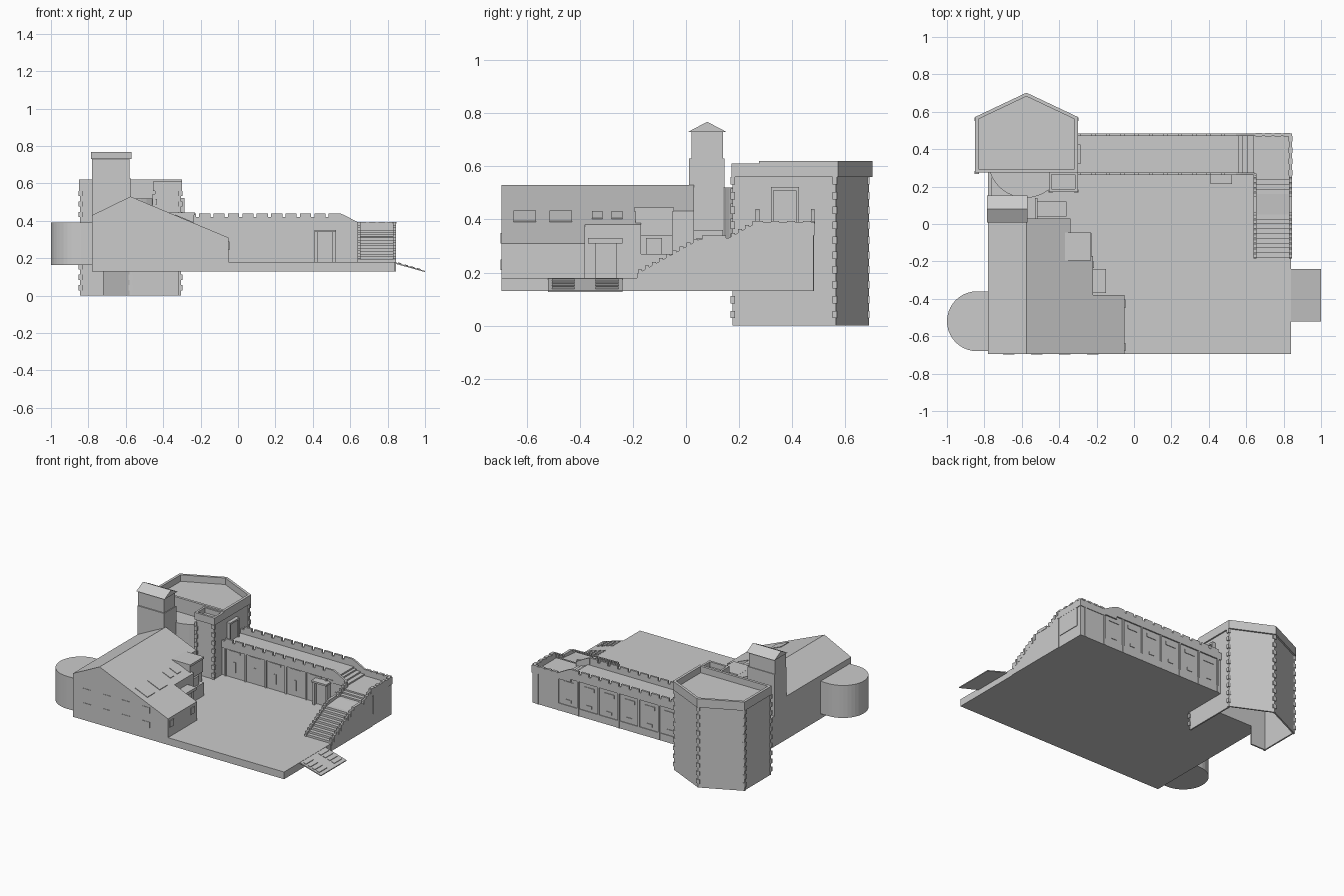
import bpy, bmesh, math

if "Cube" in bpy.data.objects:
    bpy.data.objects.remove(bpy.data.objects["Cube"])


def finish(name, bm):
    bmesh.ops.recalc_face_normals(bm, faces=bm.faces)
    me = bpy.data.meshes.new(name)
    bm.to_mesh(me)
    bm.free()
    ob = bpy.data.objects.new(name, me)
    bpy.context.collection.objects.link(ob)
    return ob


def prism(name, pts, axis, a, b):
    """Extrude a 2D outline along an axis from a to b."""
    place = {'x': lambda u, v, w: (w, u, v),
             'y': lambda u, v, w: (u, w, v),
             'z': lambda u, v, w: (u, v, w)}[axis]
    bm = bmesh.new()
    lo = [bm.verts.new(place(u, v, a)) for u, v in pts]
    hi = [bm.verts.new(place(u, v, b)) for u, v in pts]
    bm.faces.new(lo)
    bm.faces.new(hi)
    n = len(pts)
    for i in range(n):
        bm.faces.new((lo[i], lo[(i + 1) % n], hi[(i + 1) % n], hi[i]))
    return finish(name, bm)


def boxes(name, items):
    """Several boxes (x0, x1, y0, y1, z0, z1) in one object."""
    bm = bmesh.new()
    for x0, x1, y0, y1, z0, z1 in items:
        vs = bmesh.ops.create_cube(bm, size=1)['verts']
        for v in vs:
            v.co = (x1 if v.co.x > 0 else x0, y1 if v.co.y > 0 else y0, z1 if v.co.z > 0 else z0)
    return finish(name, bm)


def wall(name, path, z0, z1, thick=0.01, closed=False):
    """Thin upright wall following a path, thickened inwards."""
    bm = bmesh.new()
    lo = [bm.verts.new((x, y, z0)) for x, y in path]
    hi = [bm.verts.new((x, y, z1)) for x, y in path]
    n = len(path)
    for i in range(n if closed else n - 1):
        j = (i + 1) % n
        bm.faces.new((lo[i], lo[j], hi[j], hi[i]))
    me = bpy.data.meshes.new(name)
    bm.to_mesh(me)
    bm.free()
    ob = bpy.data.objects.new(name, me)
    bpy.context.collection.objects.link(ob)
    mod = ob.modifiers.new("thickness", 'SOLIDIFY')
    mod.thickness = thick
    mod.offset = 1  # paths run clockwise, so this side is the inside
    mod.use_even_offset = True
    return ob


def roof_z(x):
    return 0.53 - 0.419 * (x + 0.575)


# Courtyard platform
prism("platform", [(-.78, -.695), (.84, -.695), (.84, .48), (-.30, .48), (-.30, .28), (-.78, .28)],
      'z', .13, .18)

# House: sections with one roof slope cut back in steps
for i, (y0, y1, xr) in enumerate([(-.695, -.38, -.05), (-.38, -.17, -.22), (-.17, -.05, -.28), (-.05, .03, -.34)]):
    prism(f"house_section_{i}", [(-.78, .13), (-.78, .43), (-.575, .53), (xr, roof_z(xr)), (xr, .13)], 'y', y0, y1)
boxes("house_bay", [(-.36, -.235, -.19, -.05, .34, .44), (-.37, -.23, -.195, -.045, .43, .445),
                    (-.34, -.225, -.19, -.05, .18, .27)])
boxes("door_canopy", [(-.22, -.15, -.37, -.24, .31, .33), (-.225, -.21, -.34, -.26, .18, .31)])
boxes("house_windows", [(-.052, -.045, y, y + .045, .245, .29) for y in (-.68, -.45)]
      + [(-.222, -.215, -.235, -.2, .22, .29), (-.282, -.235, -.15, -.09, .27, .33)]
      + [(x, x + .06, -.698, -.69, z, z + .04) for z in (.21, .31) for x in (-.7, -.55, -.4, -.25)])

# Skylights following the roof slope
for i, (x0, x1, y0, y1) in enumerate([(-.335, -.24, -.65, -.565), (-.335, -.24, -.515, -.43),
                                      (-.33, -.27, -.355, -.315), (-.33, -.27, -.28, -.24)]):
    prism(f"skylight_{i}", [(x0, roof_z(x0) - .01), (x1, roof_z(x1) - .01), (x1, roof_z(x1) + .004),
                            (x0, roof_z(x0) + .004)], 'y', y0, y1)

# Rounded apse on the left side
arc = [(-.84 + .16 * math.cos(t), -.52 + .16 * math.sin(t))
       for t in (math.pi / 2 + math.pi * k / 20 for k in range(21))]
prism("apse", [(-.775, -.36)] + arc + [(-.775, -.68)], 'z', .165, .39)

# Chimney with small gabled cap
boxes("chimney", [(-.78, -.58, .02, .14, .13, .735), (-.78, -.575, .012, .145, .13, .63)])
prism("chimney_cap", [(.008, .73), (.08, .768), (.152, .73), (.14, .73), (.02, .73)], 'x', -.785, -.57)

# Passage between house and tower, round stair drum
boxes("passage", [(-.78, -.76, .03, .28, .18, .34), (-.53, -.36, .04, .12, .18, .33),
                  (-.53, -.515, .03, .14, .18, .36)])
drum = [(-.58 + .2 * math.cos(t), .34 + .2 * math.sin(t))
        for t in (math.radians(198 + 144 * k / 16) for k in range(17))]
prism("stair_drum", drum, 'z', .18, .52)

# Five sided tower: hollow below, with roof, turret and parapet
back = [(-.84, .28), (-.84, .565), (-.575, .69), (-.31, .565)]
wall("tower_walls", [(-.72, .28)] + back + [(-.31, .18)], 0, .57)
boxes("tower_front_wall", [(-.84, -.31, .28, .29, .13, .57)])
prism("tower_roof", back + [(-.31, .28)], 'z', .565, .575)
boxes("turret", [(-.445, -.31, .18, .285, .13, .575)])
rim = [(-.85, .275), (-.85, .572), (-.575, .702), (-.30, .572), (-.30, .275)]
wall("tower_parapet", rim, .56, .62, .018, True)
wall("turret_parapet", [(-.455, .28), (-.30, .28), (-.30, .172), (-.455, .172)], .56, .61, .015, True)

# Alternating corner stones
stones = []
for cx, cy in [(-.84, .28), (-.84, .565), (-.575, .688), (-.31, .565), (-.31, .18), (-.445, .18)]:
    z0 = .18 if cx == -.445 else 0
    for k in range(int((.56 - z0) / .028)):
        s = .012 if k % 2 else .005
        z = z0 + k * .028
        w = .011
        stones.append((cx - (s if cx < -.5 else w), cx + (s if cx > -.58 else w),
                       cy - s if cy < .3 else cy - .014, cy + (.004 if k % 2 else 0), z, z + .028))
boxes("corner_stones", stones)

# Tower door to the walkway
boxes("tower_door", [(-.312, -.295, .33, .415, .39, .515), (-.31, -.285, .32, .33, .39, .52),
                     (-.31, -.285, .415, .425, .39, .52), (-.31, -.285, .32, .425, .51, .522)])

# Rear rampart
boxes("rampart", [(-.31, .56, .27, .475, .13, .39), (-.31, .64, .27, .475, .13, .35)])
boxes("rampart_short_steps", [(.55, .58, .27, .47, .3, .38), (.58, .61, .27, .47, .3, .37),
                              (.61, .64, .27, .47, .3, .36)])
parapets, merlons = [], []
for y0, y1 in ((.262, .275), (.47, .484)):
    parapets.append((-.31, .56, y0, y1, .37, .42))
    for k in range(11):
        x = -.285 + k * .077
        merlons.append((x, x + .06, y0, y1, .415, .44))
boxes("rampart_parapets", parapets)
boxes("merlons", merlons)
for i, y in enumerate((.262, .47)):
    prism(f"sloped_parapet_{i}", [(.545, .35), (.545, .44), (.57, .43), (.645, .39), (.645, .35)],
          'y', y, y + .014)

# Pilasters, windows and slits on both rampart faces
pil, win = [], []
for k in range(8):
    x = -.29 + k * .155
    pil.append((x, x + .012, .47, .483, .13, .38 if x < .55 else .35))
    if k < 7:
        win.append((x + .04, x + .12, .47, .479, .32, .345))
        win.append((x + .06, x + .10, .47, .479, .20, .22))
    if k < 6:
        pil.append((x, x + .012, .262, .275, .18, .375))
        win.append((x + .035, x + .12, .266, .275, .35, .365))
        win.append((x + .065, x + .085, .266, .275, .22, .29))
boxes("rampart_pilasters", pil)
boxes("rampart_windows", win)
boxes("courtyard_door", [(.42, .52, .255, .27, .18, .35), (.41, .425, .23, .27, .18, .34),
                         (.505, .52, .23, .27, .18, .34), (.41, .525, .215, .27, .34, .352)])

# Corner landing
boxes("corner_landing", [(.64, .84, .26, .48, .13, .35), (.828, .845, .26, .484, .34, .39),
                         (.64, .845, .47, .484, .34, .39), (.84, .844, .28, .45, .21, .34)]
      + [(.826, .847, y, y + .03, .385, .395) for y in (.26, .32, .38, .44)]
      + [(x, x + .035, .468, .486, .385, .395) for x in (.65, .7, .75, .8)])

# Long stair in two flights
profile = [(-.18, .13), (-.18, .18)]
for y_start, z_start, count, dy, dz in ((-.18, .18, 9, .0256, .0145), (.16, .31, 4, .025, .01)):
    for k in range(count):
        y, z = y_start + k * dy, z_start + (k + 1) * dz
        profile += [(y, z), (y + dy, z)]
profile += [(.27, .35), (.27, .13)]
prism("stair", profile[1:2] + profile[2:] + [(-.18, .13)], 'x', .65, .835)
for i, x in enumerate((.64, .83)):
    prism(f"stair_side_{i}", [(-.185, .13), (-.185, .195), (.05, .325), (.16, .33), (.26, .385), (.27, .385),
                              (.27, .13)], 'x', x, x + .014)
caps = []
for x in (.638, .828):
    for k in range(9):
        caps.append((x, x + .018, -.18 + k * .026, -.165 + k * .026, .17 + k * .0144, .212 + k * .0144))
    for k in range(4):
        caps.append((x, x + .018, .17 + k * .026, .185 + k * .026, .32 + k * .0144, .35 + k * .0144))
    caps.append((x, x + .018, .06, .15, .32, .34))
boxes("stair_side_blocks", caps)

# Entrance ramp with two tread tracks
prism("ramp", [(.835, .18), (1.0, .132), (1.0, .126), (.835, .172)], 'y', -.52, -.24)
for i, (y0, y1) in enumerate(((-.52, -.405), (-.355, -.24))):
    for k in range(4):
        x = .855 + k * .034
        z = .18 - (x - .835) * .291
        prism(f"ramp_tread_{i}_{k}", [(x, z - .004), (x, z + .004), (x + .02, z - .002), (x + .02, z - .01)],
              'y', y0 + .015, y1 - .015)
